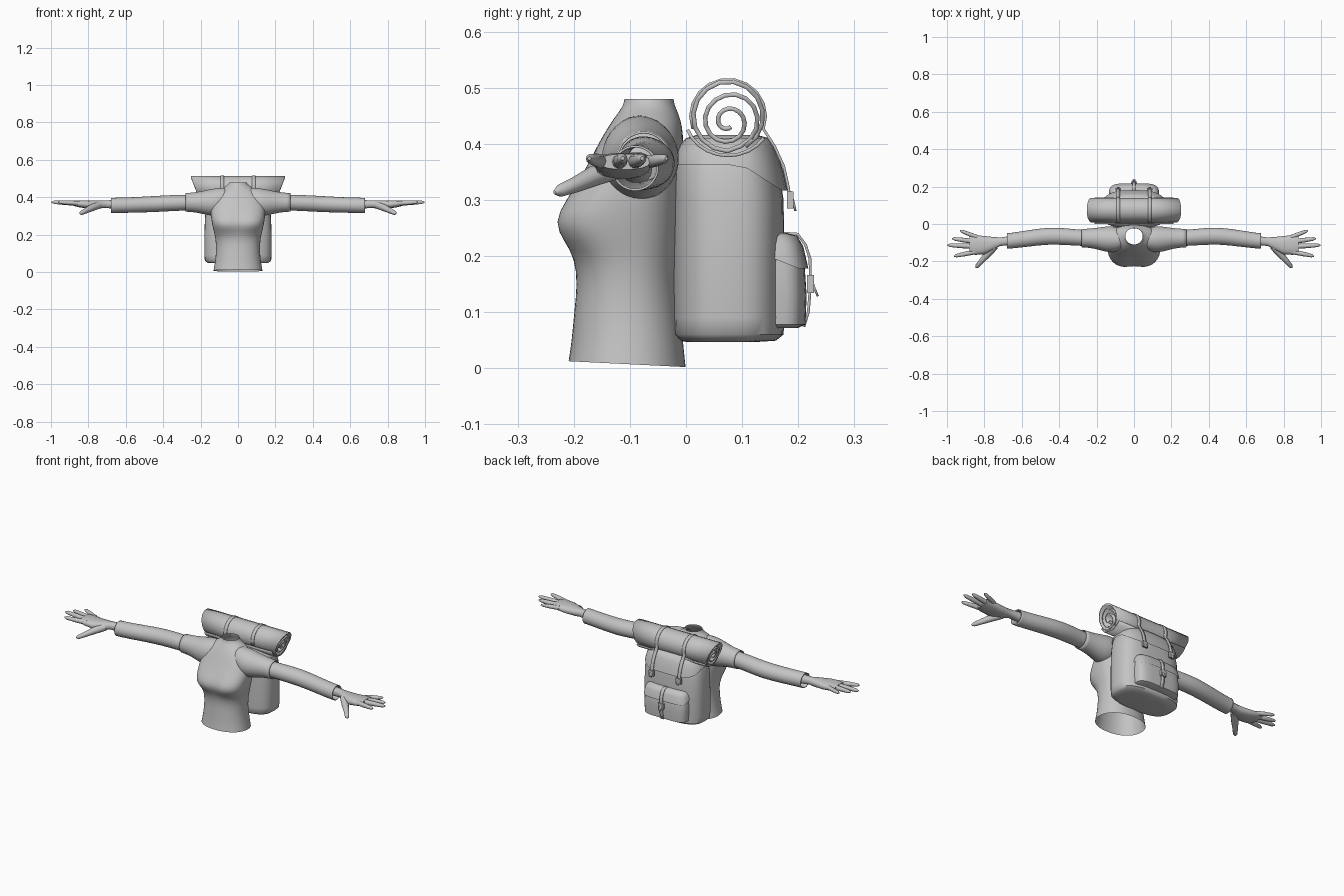
import bpy, bmesh, math
from mathutils import Vector

if "Cube" in bpy.data.objects:
    bpy.data.objects.remove(bpy.data.objects["Cube"])

grey = bpy.data.materials.new("plain_grey")
grey.diffuse_color = (0.55, 0.55, 0.55, 1)
grey.use_nodes = True
grey.node_tree.nodes["Principled BSDF"].inputs["Base Color"].default_value = grey.diffuse_color


def finish(name, bm, angle=45, subsurf=0, solid=0, mirror=False):
    bmesh.ops.recalc_face_normals(bm, faces=bm.faces)
    me = bpy.data.meshes.new(name)
    bm.to_mesh(me)
    bm.free()
    me.materials.append(grey)
    ob = bpy.data.objects.new(name, me)
    bpy.context.collection.objects.link(ob)
    bpy.ops.object.select_all(action='DESELECT')
    ob.select_set(True)
    bpy.context.view_layer.objects.active = ob
    bpy.ops.object.shade_smooth_by_angle(angle=math.radians(angle))
    if subsurf:
        ob.modifiers.new("smooth", 'SUBSURF').levels = subsurf
        ob.modifiers["smooth"].render_levels = subsurf
    if solid:
        m = ob.modifiers.new("thickness", 'SOLIDIFY')
        m.thickness = solid
        m.offset = 0
    if mirror:
        ob.modifiers.new("mirror", 'MIRROR')
    return ob


def loft(bm, rings, cap0=False, cap1=False, closed=True):
    vs = [[bm.verts.new(p) for p in r] for r in rings]
    for a, b in zip(vs, vs[1:]):
        n = len(a)
        for i in range(n if closed else n - 1):
            j = (i + 1) % n
            bm.faces.new((a[i], a[j], b[j], b[i]))
    if cap0:
        bm.faces.new(vs[0])
    if cap1:
        bm.faces.new(vs[-1])


def section(u0, u1, v0, v1, n=24, e=2.0):
    """Superellipse filling the given box, as (u, v) pairs."""
    out = []
    for i in range(n):
        a = 2 * math.pi * i / n
        c, s = math.cos(a), math.sin(a)
        out.append(((u0 + u1) / 2 + (u1 - u0) / 2 * math.copysign(abs(c) ** (2 / e), c),
                    (v0 + v1) / 2 + (v1 - v0) / 2 * math.copysign(abs(s) ** (2 / e), s)))
    return out


def tube(bm, pts, radii, n=10, flat=1.0):
    pts = [Vector(p) for p in pts]
    rings = []
    for k, (p, r) in enumerate(zip(pts, radii)):
        d = (pts[min(k + 1, len(pts) - 1)] - pts[max(k - 1, 0)]).normalized()
        side = d.cross(Vector((0, 0, 1))).normalized()
        up = side.cross(d)
        rings.append([p + side * r * math.cos(2 * math.pi * i / n)
                      + up * r * flat * math.sin(2 * math.pi * i / n) for i in range(n)])
    loft(bm, rings, True, True)


def box(name, x, y, z, sx, sy, sz):
    bm = bmesh.new()
    bmesh.ops.create_cube(bm, size=1)
    for v in bm.verts:
        v.co = (x + v.co.x * sx, y + v.co.y * sy, z + v.co.z * sz)
    return finish(name, bm, 30)


def ribbon(name, yz, x, width, thick=0.006):
    bm = bmesh.new()
    loft(bm, [[(x - width / 2, y, z), (x + width / 2, y, z)] for y, z in yz], closed=False)
    return finish(name, bm, 40, solid=thick)


# Shirt torso, open at waist and neck: z, half width, front, back, squareness, bust dip
rows = [(0.002, .132, -.21, 0, 2.2, 0), (.05, .124, -.204, -.005, 2.2, 0),
        (.10, .118, -.2, -.01, 2.2, 0), (.15, .118, -.194, -.014, 2.2, 0),
        (.195, .124, -.199, -.013, 2.3, 0), (.225, .132, -.222, -.011, 2.5, .008),
        (.26, .14, -.243, -.01, 2.7, .014), (.30, .146, -.219, -.008, 2.6, .01),
        (.35, .148, -.184, -.006, 2.4, .003), (.40, .138, -.157, -.004, 2.3, 0),
        (.432, .112, -.138, -.006, 2.1, 0), (.456, .07, -.121, -.014, 2, 0),
        (.468, .053, -.112, -.02, 2, 0), (.48, .047, -.11, -.022, 2, 0)]
bm = bmesh.new()
rings = []
for z, w, f, b, e, dip in rows:
    rings.append([(x, y + (dip * math.exp(-(x / .035) ** 2) if y < -.15 else 0),
                   z - .05 * y * (z < .01)) for x, y in section(-w, w, f, b, 28, e)])
loft(bm, rings)
finish("shirt_torso", bm, 80, subsurf=1)


def arm_part(name, rows, solid=0.0):
    bm = bmesh.new()
    loft(bm, [[(x, y, z) for y, z in section(a, b, c, d, 18)] for x, a, b, c, d in rows])
    return finish(name, bm, 80, subsurf=1, solid=solid, mirror=True)


# Short sleeves and the long sleeves beneath: x, y range, z range
arm_part("short_sleeve", [(.06, -.135, -.03, .33, .45), (.11, -.152, -.012, .298, .449),
                          (.15, -.148, -.014, .303, .441), (.20, -.133, -.022, .315, .43),
                          (.24, -.126, -.026, .322, .424), (.28, -.123, -.028, .324, .421)], .004)
arm_part("long_sleeve", [(.22, -.118, -.035, .332, .412), (.30, -.115, -.032, .33, .412),
                         (.38, -.11, -.022, .326, .409), (.45, -.108, -.02, .322, .405),
                         (.52, -.114, -.028, .32, .401), (.60, -.124, -.04, .318, .397),
                         (.66, -.13, -.05, .317, .396), (.68, -.131, -.05, .317, .396)], .004)

# Hands with palm, wrist and five digits
bm = bmesh.new()
loft(bm, [[(x, y, z) for y, z in section(a, b, c, d, 14, 2.4)] for x, a, b, c, d in
          [(.60, -.115, -.06, .33, .385), (.68, -.115, -.067, .34, .385),
           (.715, -.117, -.072, .343, .383), (.75, -.137, -.07, .338, .383),
           (.80, -.162, -.064, .338, .383), (.85, -.165, -.06, .346, .384),
           (.88, -.155, -.064, .354, .382)]], True, True)
for base, tip, r in [((.84, -.07), (.93, -.035), .0115), ((.85, -.094), (.972, -.078), .013),
                     ((.85, -.12), (.997, -.113), .0135), ((.84, -.147), (.962, -.172), .013)]:
    a, b = Vector((*base, .367)), Vector((*tip, .374))
    tube(bm, [a, a.lerp(b, .5), a.lerp(b, .9), b], [r, r * .95, r * .7, r * .25])
tube(bm, [(.745, -.12, .358), (.785, -.165, .342), (.815, -.197, .327), (.838, -.225, .316),
          (.845, -.234, .313)], [.02, .018, .014, .011, .004])
finish("hand", bm, 60, mirror=True)

# Backpack body
bm = bmesh.new()
loft(bm, [[(x, y, z) for x, y in section(-w, w, f, b, 36, 2.9)] for z, w, f, b in
          [(.047, .12, .0, .13), (.049, .162, -.01, .16), (.06, .177, -.021, .174),
           (.09, .18, -.022, .175), (.20, .18, -.022, .175), (.30, .176, -.022, .174),
           (.35, .168, -.021, .166), (.385, .156, -.014, .155), (.402, .138, -.002, .145),
           (.408, .10, .02, .12)]], True, True)
finish("backpack_body", bm, 50)

# Backpack lid with a rim that drops toward the back
bm = bmesh.new()
rings = []
for k, (z, w, f, b) in enumerate([(.362, .172, -.024, .181), (.376, .168, -.022, .174),
                                  (.395, .157, -.013, .162), (.41, .14, 0, .148),
                                  (.416, .10, .02, .125)]):
    drop = (1, .6, .25, 0, 0)[k] * .045
    rings.append([(x, y, z - drop * min(1, max(0, (y - .1) / .07)))
                  for x, y in section(-w, w, f, b, 36, 2.9)])
loft(bm, rings, False, True)
finish("backpack_lid", bm, 50)

# Back pocket and its flap
bm = bmesh.new()
loft(bm, [[(x, y, z) for x, y in section(-w, w, .085, b, 32, 4)] for z, w, b in
          [(.072, .118, .2), (.078, .128, .213), (.13, .131, .215), (.19, .129, .211),
           (.225, .122, .2), (.237, .11, .185)]], True, True)
finish("pocket", bm, 50)
bm = bmesh.new()
rings = []
for z, w, b, drop in [(.198, .134, .218, .02), (.222, .128, .209, .005),
                      (.236, .118, .198, 0), (.241, .10, .18, 0)]:
    rings.append([(x, y, z - drop * min(1, max(0, (y - .15) / .05)))
                  for x, y in section(-w, w, .085, b, 32, 4)])
loft(bm, rings, False, True)
finish("pocket_flap", bm, 50)

# Rolled mat: a spiral sheet with slanted ends
CY, CZ = .075, .449
bm = bmesh.new()
rings = []
steps = 46
for i in range(steps + 1):
    t = i / steps
    a = math.radians(-60) + t * math.radians(1080)
    r = .062 if t < .31 else .058 - .048 * (t - .31) / .69
    low = .0 if t < .31 else .010 * min(1, (t - .31) * 5)
    y, z = CY + r * math.cos(a), CZ - low + r * math.sin(a)
    w = .222 + max(-.02, z - .43) * .38
    rings.append([(x, y, z) for x in (-w, -.1, -.085, -.07, .07, .085, .1, w)])
loft(bm, rings, closed=False)
finish("rolled_mat", bm, 40, solid=.008)

# Cradle sheet below the mat
bm = bmesh.new()
loft(bm, [[(x, CY + .077 * math.cos(a), CZ + .07 * math.sin(a)) for x in (-.21, .21)]
          for a in [math.radians(200 + 14 * i) for i in range(10)]], closed=False)
finish("mat_cradle", bm, 40, solid=.006)

# Straps over the mat and down the pack, with buckles
for s, side in ((-1, "left"), (1, "right")):
    x = s * .085
    arc = [(CY + .067 * math.cos(math.radians(a)), CZ + .066 * math.sin(math.radians(a)))
           for a in range(200, -21, -20)]
    ribbon(side + "_mat_strap", arc + [(.158, .395), (.174, .36), (.183, .32), (.186, .285)],
           x, .018, .005)
    box(side + "_buckle", x, .186, .3, .03, .012, .03)
    ribbon(side + "_strap_tail", [(.186, .315), (.192, .295), (.195, .28)], x, .014, .004)

# Pocket strap, buckle and loose tail
ribbon("pocket_strap", [(.17, .241), (.199, .239), (.213, .22), (.221, .195), (.222, .15),
                        (.218, .10), (.21, .074)], 0, .018, .005)
box("pocket_buckle", 0, .222, .15, .032, .012, .032)
ribbon("pocket_strap_tail", [(.222, .165), (.228, .145), (.235, .128)], 0, .014, .004)
